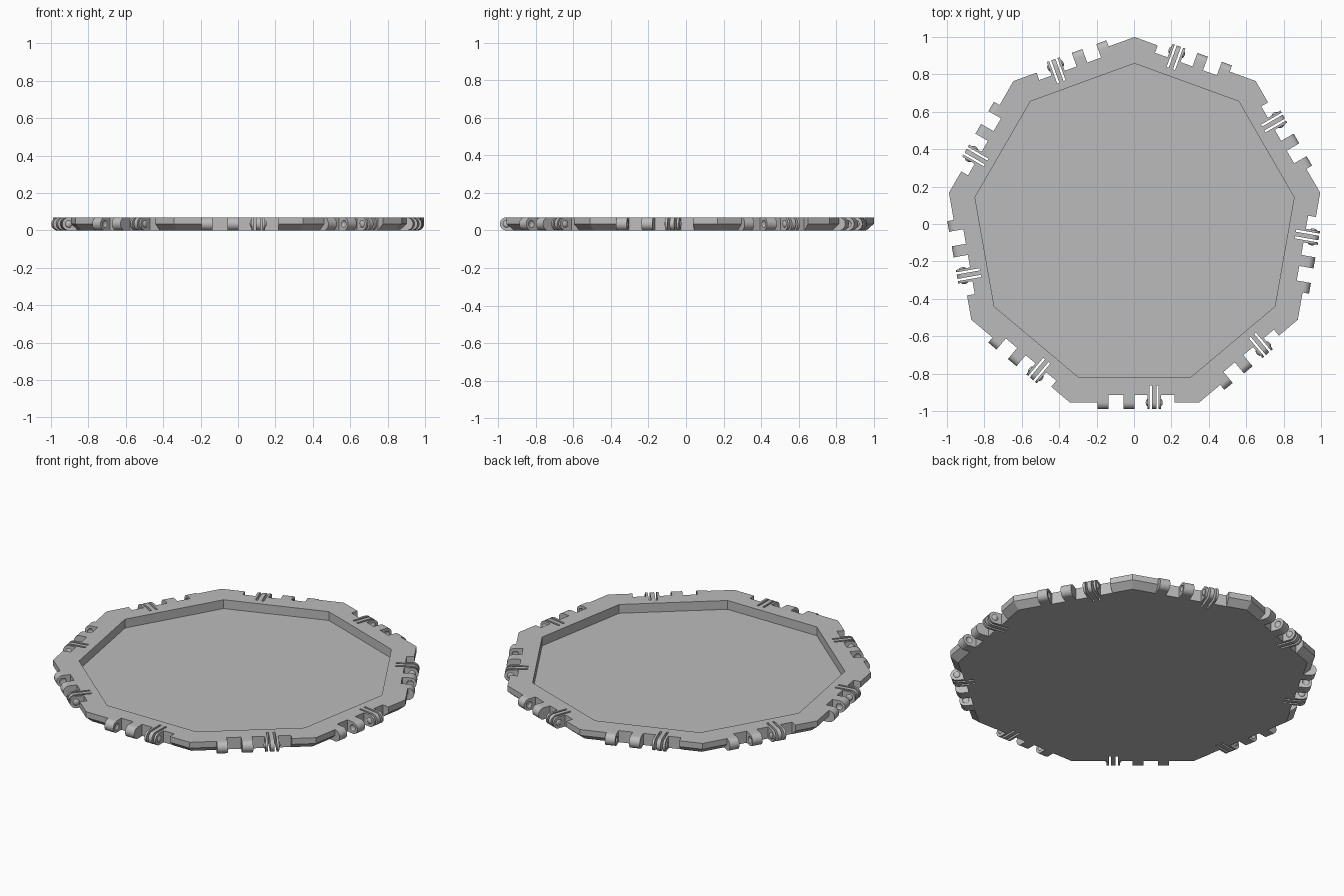
import bpy, bmesh
from math import radians, cos, sin, pi
from mathutils import Matrix, Vector

SIDES, HEIGHT, FLOOR = 9, 0.07, 0.017
MID = HEIGHT / 2
CENTRE = Vector((0.003, -0.008, 0))
APOTHEM, UNDER, NOTCH, INNER = 0.947, 0.907, 0.905, 0.814
CLIP_X = 0.105

old = bpy.data.objects.get("Cube")
if old:
    bpy.data.objects.remove(old, do_unlink=True)

grey = bpy.data.materials.new("plain grey")
grey.use_nodes = True
grey.diffuse_color = (0.5, 0.5, 0.5, 1)
grey.node_tree.nodes["Principled BSDF"].inputs["Base Color"].default_value = (0.5, 0.5, 0.5, 1)


def finish(bm, name, repeat=True):
    """Turn a one-side bmesh into an object repeated around all sides."""
    bmesh.ops.recalc_face_normals(bm, faces=bm.faces[:])
    if repeat:
        first = bm.verts[:] + bm.edges[:] + bm.faces[:]
        for k in range(1, SIDES):
            new = bmesh.ops.duplicate(bm, geom=first)["geom"]
            bmesh.ops.rotate(bm, verts=[v for v in new if isinstance(v, bmesh.types.BMVert)],
                             cent=(0, 0, 0), matrix=Matrix.Rotation(2 * pi * k / SIDES, 3, 'Z'))
    bmesh.ops.translate(bm, verts=bm.verts[:], vec=CENTRE)
    mesh = bpy.data.meshes.new(name)
    bm.to_mesh(mesh)
    bm.free()
    mesh.materials.append(grey)
    obj = bpy.data.objects.new(name, mesh)
    bpy.context.collection.objects.link(obj)
    return obj


def box(bm, x0, x1, y0, y1, z0, z1):
    m = Matrix.Translation(((x0 + x1) / 2, (y0 + y1) / 2, (z0 + z1) / 2))
    bmesh.ops.create_cube(bm, size=1, matrix=m @ Matrix.Diagonal((x1 - x0, y1 - y0, z1 - z0, 1)))


def knuckle(bm, x0, x1):
    """Round-nosed hinge plate, extruded along the edge."""
    outline = [(-NOTCH, 0), (-NOTCH, HEIGHT)]
    for i in range(17):
        a = pi / 2 + pi * i / 16
        outline.append((-APOTHEM + MID * cos(a), MID + MID * sin(a)))
    face = bm.faces.new([bm.verts.new((x0, y, z)) for y, z in outline])
    new = bmesh.ops.extrude_face_region(bm, geom=[face])["geom"]
    bmesh.ops.translate(bm, vec=(x1 - x0, 0, 0),
                        verts=[v for v in new if isinstance(v, bmesh.types.BMVert)])


def button(bm, x):
    """Flattened ball on the hinge axis."""
    m = Matrix.Translation((x, -APOTHEM, MID)) @ Matrix.Diagonal((0.5, 1, 1, 1))
    bmesh.ops.create_uvsphere(bm, u_segments=16, v_segments=10, radius=0.019, matrix=m)


def cut(obj, cutters):
    """Apply boolean differences and discard the cutters."""
    for c in cutters:
        c.hide_render = True
        mod = obj.modifiers.new("cut", 'BOOLEAN')
        mod.operation, mod.solver, mod.object = 'DIFFERENCE', 'EXACT', c
    graph = bpy.context.evaluated_depsgraph_get()
    mesh = bpy.data.meshes.new_from_object(obj.evaluated_get(graph))
    obj.modifiers.clear()
    obj.data = mesh
    mesh.name = obj.name
    for c in cutters:
        bpy.data.objects.remove(c, do_unlink=True)


def smooth(obj):
    obj.data.polygons.foreach_set("use_smooth", [True] * len(obj.data.polygons))
    obj.data.set_sharp_from_angle(angle=radians(35))


# Tray: nine-sided plate with undercut rim and sunken floor
bm = bmesh.new()
rings = []
for apothem, z in [(UNDER, 0), (APOTHEM, MID), (APOTHEM, HEIGHT), (INNER, HEIGHT), (INNER, FLOOR)]:
    r = apothem / cos(pi / SIDES)
    angles = [pi / 2 + 2 * pi * k / SIDES for k in range(SIDES)]
    rings.append([bm.verts.new((r * cos(a), r * sin(a), z)) for a in angles])
for low, high in zip(rings, rings[1:]):
    for k in range(SIDES):
        n = (k + 1) % SIDES
        bm.faces.new((low[k], low[n], high[n], high[k]))
bm.faces.new(rings[0])
bm.faces.new(rings[-1])
tray = finish(bm, "tray", repeat=False)

# Hinge notches and spring slits in every side
bm = bmesh.new()
box(bm, -0.197, 0.213, -1.1, -NOTCH, -0.1, 0.2)
notches = finish(bm, "notch_cutter")
bm = bmesh.new()
for s in (-1, 1):
    a, b = sorted((CLIP_X + s * 0.012, CLIP_X + s * 0.024))
    box(bm, a, b, -1.05, -0.855, -0.1, 0.2)
slits = finish(bm, "slit_cutter")
cut(tray, [notches, slits])

# Hinge sockets: two knuckles with dimples facing each other
bm = bmesh.new()
knuckle(bm, -0.197, -0.139)
knuckle(bm, -0.06, 0.0)
sockets = finish(bm, "hinge_sockets")
bm = bmesh.new()
button(bm, -0.139)
button(bm, -0.06)
cut(sockets, [finish(bm, "dimple_cutter")])
smooth(sockets)

# Hinge clips: three thin plates
bm = bmesh.new()
for a, b in ((-0.037, -0.024), (-0.012, 0.012), (0.024, 0.037)):
    knuckle(bm, CLIP_X + a, CLIP_X + b)
smooth(finish(bm, "hinge_clips"))

# Snap buttons on the outer clip plates
bm = bmesh.new()
for s in (-1, 1):
    button(bm, CLIP_X + s * 0.036)
smooth(finish(bm, "snap_buttons"))
